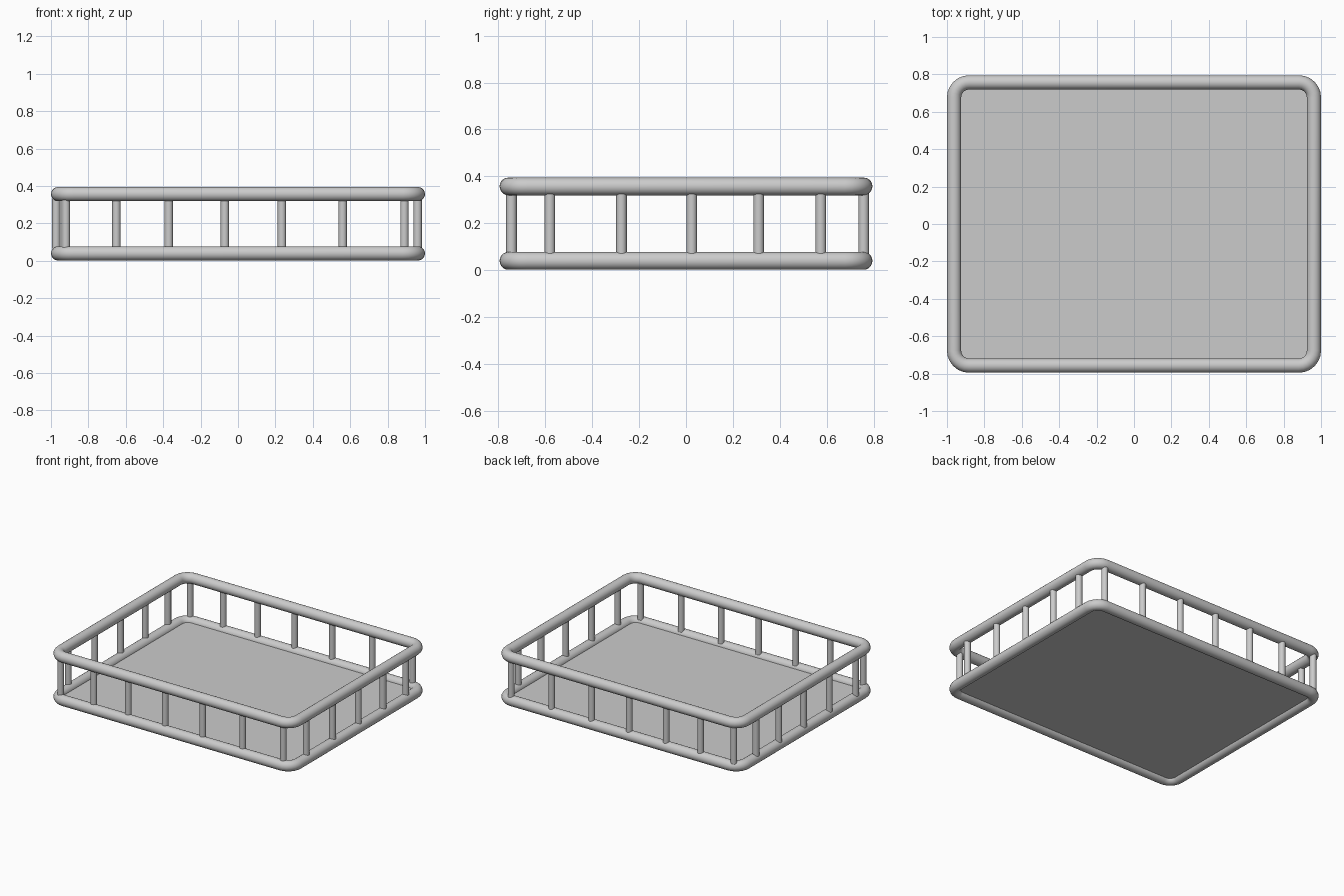
import bpy, bmesh, math

if "Cube" in bpy.data.objects:
    bpy.data.objects.remove(bpy.data.objects["Cube"])

RX, RY, CR = 0.962, 0.757, 0.08   # rail centre line half sizes, corner radius
BOTTOM_Z, TOP_Z, TUBE = 0.04, 0.357, 0.038


def outline(steps=6):
    pts = []
    for k, (sx, sy) in enumerate([(1, 1), (-1, 1), (-1, -1), (1, -1)]):
        for i in range(steps + 1):
            a = math.pi / 2 * (k + i / steps)
            pts.append((sx * (RX - CR) + CR * math.cos(a),
                        sy * (RY - CR) + CR * math.sin(a)))
    return pts


def finish(name, bm, smooth=True):
    bmesh.ops.recalc_face_normals(bm, faces=bm.faces)
    me = bpy.data.meshes.new(name)
    bm.to_mesh(me)
    bm.free()
    ob = bpy.data.objects.new(name, me)
    bpy.context.collection.objects.link(ob)
    if smooth:
        bpy.ops.object.select_all(action='DESELECT')
        ob.select_set(True)
        bpy.context.view_layer.objects.active = ob
        bpy.ops.object.shade_smooth_by_angle(angle=math.radians(40))
    return ob


def rail(name, z, sides=20):
    # Sweep a round section along the rounded rectangle
    pts = outline()
    n = len(pts)
    bm = bmesh.new()
    rings = []
    for i, (x, y) in enumerate(pts):
        a = math.pi / 2 * (i // 7 + (i % 7) / 6)
        ring = []
        for j in range(sides):
            t = 2 * math.pi * j / sides
            d = TUBE * math.cos(t)
            ring.append(bm.verts.new((x + d * math.cos(a), y + d * math.sin(a),
                                      z + TUBE * math.sin(t))))
        rings.append(ring)
    for i in range(n):
        p, q = rings[i], rings[(i + 1) % n]
        for j in range(sides):
            k = (j + 1) % sides
            bm.faces.new((p[j], q[j], q[k], p[k]))
    return finish(name, bm)


def post(name, x, y, r=0.0225, z0=0.065, z1=0.332):
    bpy.ops.mesh.primitive_cylinder_add(vertices=16, radius=r, depth=z1 - z0,
                                        location=(x, y, (z0 + z1) / 2))
    bpy.context.object.name = name
    bpy.ops.object.shade_smooth_by_angle(angle=math.radians(40))


# Lower and upper rails
rail("bottom_rail", BOTTOM_Z)
rail("top_rail", TOP_Z)

# Floor panel, its edge buried in the lower rail
bm = bmesh.new()
face = bm.faces.new([bm.verts.new((x, y, 0.03)) for x, y in outline()])
ext = bmesh.ops.extrude_face_region(bm, geom=[face], use_keep_orig=True)
bmesh.ops.translate(bm, vec=(0, 0, 0.016),
                    verts=[v for v in ext["geom"] if isinstance(v, bmesh.types.BMVert)])
finish("floor_panel", bm, smooth=False)

# Posts along the long sides
for i, x in enumerate([-0.92, -0.65, -0.37, -0.07, 0.235, 0.56, 0.89]):
    post(f"front_post_{i + 1}", x, -0.744)
    post(f"back_post_{i + 1}", x, 0.758)

# Posts along the short sides
for i, y in enumerate([-0.58, -0.275, 0.025, 0.31, 0.575]):
    post(f"left_post_{i + 1}", -0.972, y)
    post(f"right_post_{i + 1}", 0.961, y)
